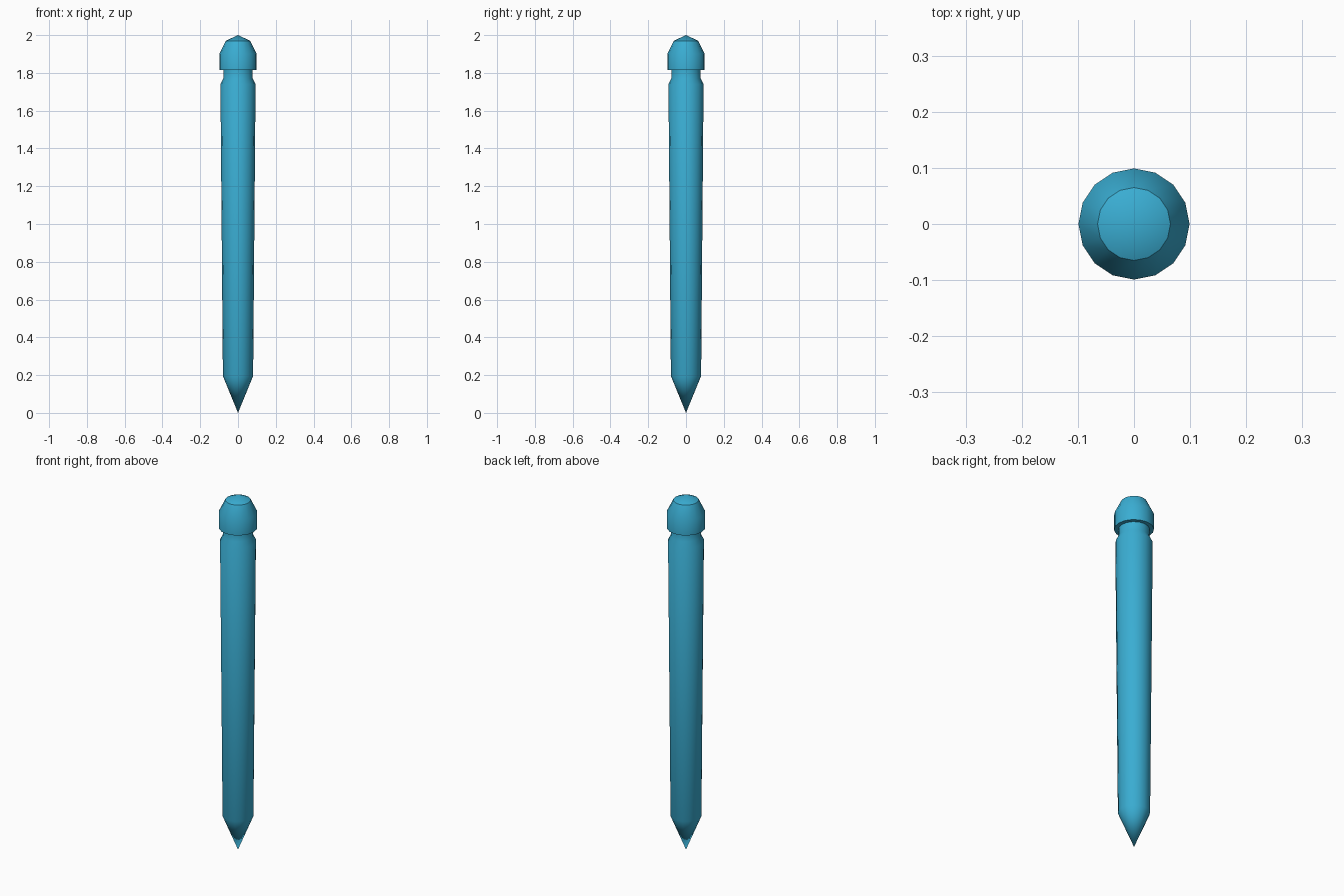
import bpy, bmesh, math

if "Cube" in bpy.data.objects:
    bpy.data.objects.remove(bpy.data.objects["Cube"])

SIDES = 16

# Half profile (radius, height) from the pointed tip up to the domed cap
PROFILE = [
    (0.0, 0.0),        # tip
    (0.08, 0.195),     # shoulder of the point
    (0.093, 1.74),     # top of the tapered shaft
    (0.078, 1.77),     # groove
    (0.078, 1.815),
    (0.099, 1.815),    # cap underside
    (0.099, 1.90),     # cap wall
    (0.065, 1.97),     # cap bevel
    (0.0, 2.0),        # cap peak
]


def lathe(name, profile, sides):
    bm = bmesh.new()
    verts = [bm.verts.new((r, 0, z)) for r, z in profile]
    edges = [bm.edges.new(pair) for pair in zip(verts, verts[1:])]
    bmesh.ops.spin(bm, geom=verts + edges, cent=(0, 0, 0), axis=(0, 0, 1),
                   angle=math.tau, steps=sides, use_merge=False)
    bmesh.ops.remove_doubles(bm, verts=bm.verts, dist=0.0005)
    bmesh.ops.recalc_face_normals(bm, faces=bm.faces)
    mesh = bpy.data.meshes.new(name)
    bm.to_mesh(mesh)
    bm.free()
    obj = bpy.data.objects.new(name, mesh)
    bpy.context.collection.objects.link(obj)
    return obj


# Pointed post with grooved neck and cap
post = lathe("pointed_post", PROFILE, SIDES)
blue = bpy.data.materials.new("blue")
blue.diffuse_color = (0.042, 0.42, 0.65, 1)
blue.use_nodes = True
blue.node_tree.nodes["Principled BSDF"].inputs["Base Color"].default_value = blue.diffuse_color
post.data.materials.append(blue)

bpy.context.view_layer.objects.active = post
post.select_set(True)
bpy.ops.object.shade_smooth_by_angle(angle=math.radians(30))
